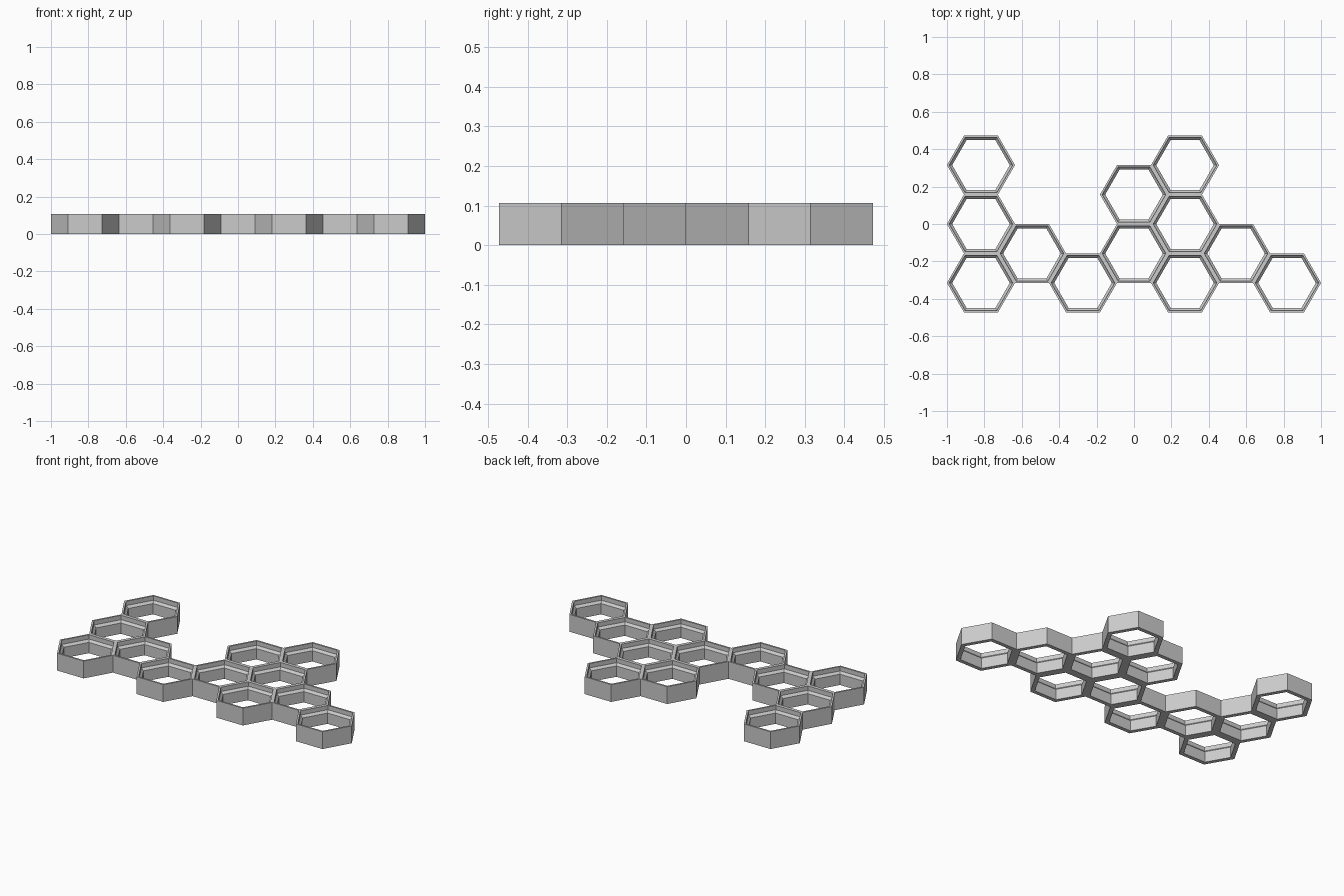
import bpy, bmesh
from math import cos, sin, pi, sqrt

cube = bpy.data.objects.get("Cube")
if cube:
    bpy.data.objects.remove(cube, do_unlink=True)

# Plain grey plastic
grey = bpy.data.materials.new("light_grey")
grey.use_nodes = True
colour = (0.6, 0.6, 0.6, 1)
grey.diffuse_color = colour
grey.node_tree.nodes["Principled BSDF"].inputs["Base Color"].default_value = colour

R = 2 / 11                  # outer corner radius of one cell
A = R * sqrt(3) / 2         # outer flat-side distance
H = 0.107                   # height

# Wall section: (share of radius, share of height), outside up, inside down
section = [(1, 0), (1, 1), (0.932, 1), (0.932, 0.75), (0.847, 0.625), (0.847, 0)]

# Cells in half-row steps: column -> rows
layout = {-3: (2, 0, -2), -2: (-1,), -1: (-2,), 0: (1, -1),
          1: (2, 0, -2), 2: (-1,), 3: (-2,)}
cells = {(c, r) for c, rows in layout.items() for r in rows}

# Neighbour across each side, counter-clockwise from the upper right
neighbours = [(1, 1), (0, 2), (-1, 1), (-1, -1), (0, -2), (1, -1)]


def add_cell(bm, col, row):
    """One hexagonal tube with a stepped inside; shared sides stay open."""
    cx, cy = col * 1.5 * R, row * A
    rings = []
    for k in range(6):
        a = k * pi / 3
        rings.append([bm.verts.new((cx + s * R * cos(a), cy + s * R * sin(a), h * H))
                      for s, h in section])
    n = len(section)
    for k, (dc, dr) in enumerate(neighbours):
        p, q = rings[k], rings[(k + 1) % 6]
        for j in range(n):
            if j == 0 and (col + dc, row + dr) in cells:
                continue
            m = (j + 1) % n
            bm.faces.new((p[j], q[j], q[m], p[m]))


# Joined honeycomb
bm = bmesh.new()
for col, row in sorted(cells):
    add_cell(bm, col, row)
bmesh.ops.remove_doubles(bm, verts=bm.verts[:], dist=0.0005)
mesh = bpy.data.meshes.new("honeycomb_frame")
bm.to_mesh(mesh)
bm.free()
mesh.materials.append(grey)
frame = bpy.data.objects.new("honeycomb_frame", mesh)
bpy.context.collection.objects.link(frame)
